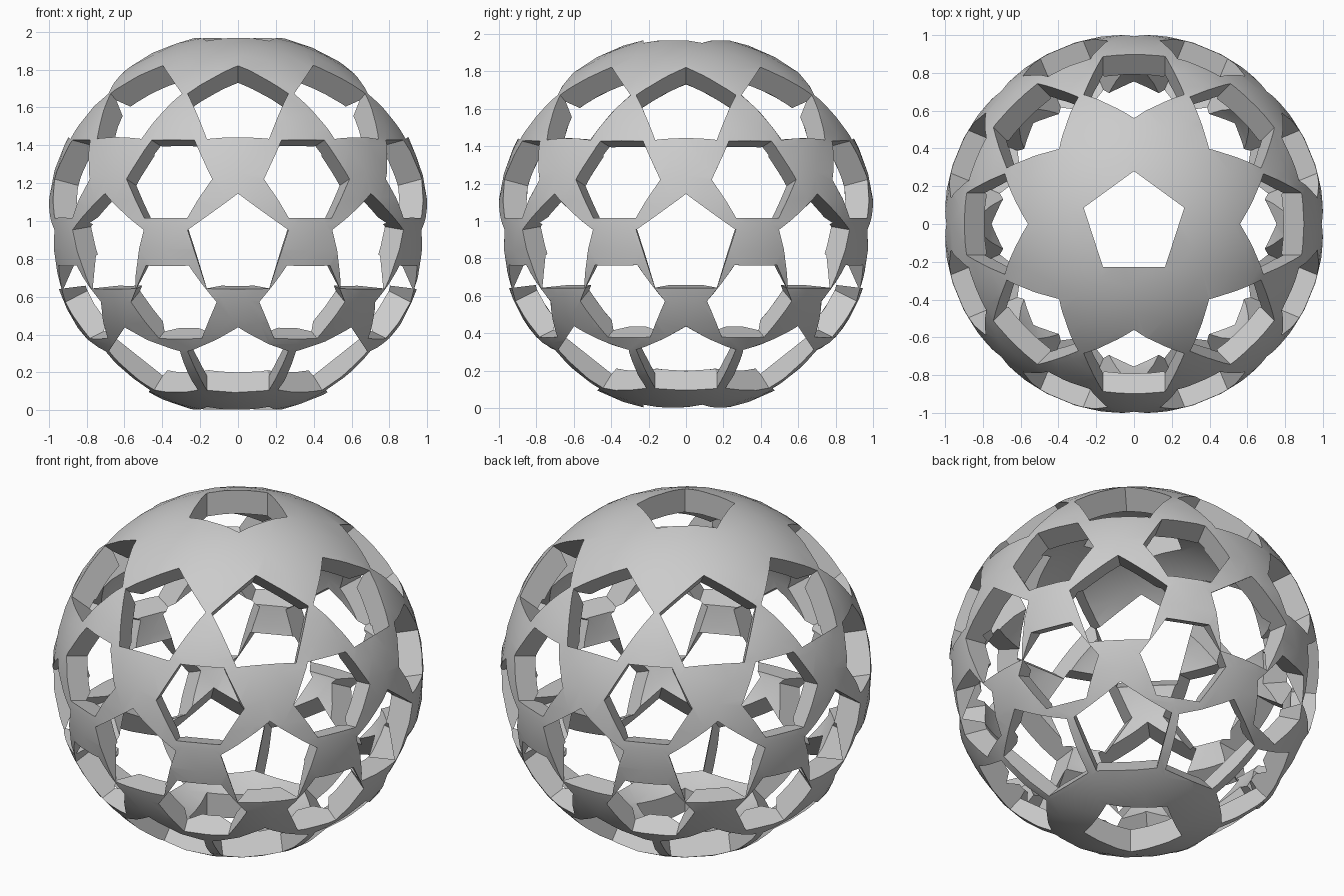
import bpy, bmesh, math
from mathutils import Vector

if "Cube" in bpy.data.objects:
    bpy.data.objects.remove(bpy.data.objects["Cube"])

ZC = 0.985            # centre height
R_OUT, R_IN = 1.01, 0.875
PENT, HEX = 0.28, 0.245

# Hollow ball: outer sphere plus flipped inner sphere
bm = bmesh.new()
bmesh.ops.create_icosphere(bm, subdivisions=4, radius=R_OUT)
outer = set(bm.faces)
bmesh.ops.create_icosphere(bm, subdivisions=4, radius=R_IN)
bmesh.ops.reverse_faces(bm, faces=[f for f in bm.faces if f not in outer])
me = bpy.data.meshes.new("openwork_ball")
bm.to_mesh(me)
bm.free()
ball = bpy.data.objects.new("openwork_ball", me)
bpy.context.collection.objects.link(ball)
bpy.context.view_layer.objects.active = ball
ball.select_set(True)


def cut(n, u, v, sides, radius, start):
    """Cut a straight prism hole along n; u is sideways, v is up."""
    b = bmesh.new()
    rings = []
    for d in (0.62, 1.2):
        ring = []
        for i in range(sides):
            a = start + 2 * math.pi * i / sides
            p = n * d + u * (radius * math.cos(a)) + v * (radius * math.sin(a))
            ring.append(b.verts.new(p))
        rings.append(ring)
        b.faces.new(ring)
    for i in range(sides):
        j = (i + 1) % sides
        b.faces.new((rings[0][i], rings[0][j], rings[1][j], rings[1][i]))
    bmesh.ops.recalc_face_normals(b, faces=b.faces)
    m = bpy.data.meshes.new("hole_cutter")
    b.to_mesh(m)
    b.free()
    cutter = bpy.data.objects.new("hole_cutter", m)
    cutter.hide_render = True
    bpy.context.collection.objects.link(cutter)
    mod = ball.modifiers.new("hole", 'BOOLEAN')
    mod.operation = 'DIFFERENCE'
    mod.solver = 'EXACT'
    mod.object = cutter
    bpy.ops.object.modifier_apply(modifier=mod.name)
    bpy.data.objects.remove(cutter)


# Pentagons at the two poles
X, Y, Z = Vector((1, 0, 0)), Vector((0, 1, 0)), Vector((0, 0, 1))
cut(Z, X, Y, 5, PENT, math.pi / 2)
cut(-Z, X, Y, 5, PENT, math.pi / 2)

# Five rings of eight holes: elevation, azimuth offset, sides, radius, first corner
rings = [
    (40.0, 0.0, 5, PENT, math.pi / 2),
    (14.0, 22.5, 6, HEX, 0.0),
    (-7.0, 0.0, 5, PENT, math.pi / 2),
    (-25.0, 22.5, 6, HEX, 0.0),
    (-49.0, 0.0, 5, PENT, math.pi / 2),
]
for elev, offset, sides, radius, start in rings:
    e = math.radians(elev)
    for k in range(8):
        a = math.radians(45 * k + offset)
        n = Vector((math.cos(e) * math.cos(a), math.cos(e) * math.sin(a), math.sin(e)))
        u = Vector((-math.sin(a), math.cos(a), 0))
        cut(n, u, n.cross(u), sides, radius, start)

# Stand on the ground and smooth the curved skins
for vert in ball.data.vertices:
    vert.co.z += ZC
bpy.ops.object.shade_smooth_by_angle(angle=math.radians(30))
